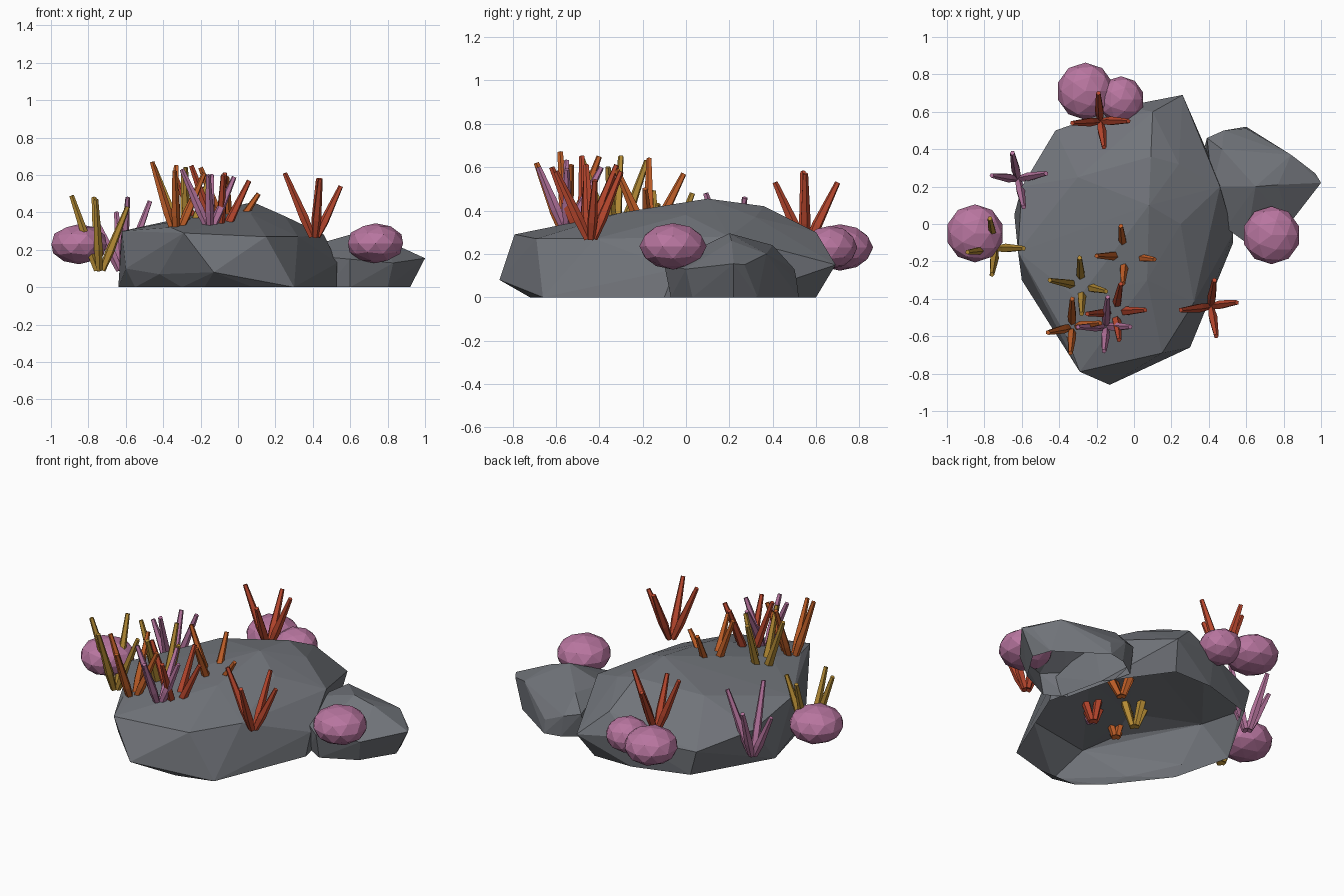
import bpy, bmesh, math
from mathutils import Vector


def material(name, rgb):
    m = bpy.data.materials.new(name)
    m.diffuse_color = (*rgb, 1)
    return m


GREY = material("rock grey", (0.165, 0.175, 0.195))
PINK = material("coral pink", (0.48, 0.18, 0.35))
RED = material("coral red", (0.50, 0.065, 0.028))
ORANGE = material("coral orange", (0.56, 0.12, 0.022))
YELLOW = material("coral ochre", (0.46, 0.26, 0.035))


def finish(name, bm, mat):
    bmesh.ops.recalc_face_normals(bm, faces=bm.faces)
    me = bpy.data.meshes.new(name)
    bm.to_mesh(me)
    bm.free()
    me.materials.append(mat)
    ob = bpy.data.objects.new(name, me)
    bpy.context.collection.objects.link(ob)


def rock(name, points):
    """Faceted boulder: hull of a few corner points, open underneath."""
    bm = bmesh.new()
    for p in points:
        bm.verts.new(p)
    bmesh.ops.convex_hull(bm, input=bm.verts)
    bmesh.ops.delete(bm, geom=[v for v in bm.verts if not v.link_faces], context='VERTS')
    bmesh.ops.recalc_face_normals(bm, faces=bm.faces)
    floor = [f for f in bm.faces if all(v.co.z < 0.001 for v in f.verts)]
    bmesh.ops.delete(bm, geom=floor, context='FACES')
    finish(name, bm, GREY)


def ball(name, x, y, z, r, rz):
    """Squashed faceted ball."""
    bm = bmesh.new()
    bmesh.ops.create_icosphere(bm, subdivisions=2, radius=1)
    for v in bm.verts:
        v.co = Vector((x + v.co.x * r, y + v.co.y * r, z + v.co.z * rz))
    finish(name, bm, PINK)


def tuft(name, mat, base, tips):
    """Four five-sided stems, thickest low down, fanning out of one spot."""
    bm = bmesh.new()
    base = Vector(base)
    for dx, dy, dz in tips:
        out = Vector((dx, dy, 0)).normalized() * 0.014
        a, b = base + out, base + Vector((dx, dy, dz))
        axis = b - a
        turn = axis.to_track_quat('Z', 'Y')
        rings = []
        for t, r in ((0, 0.018), (0.3, 0.025), (1, 0.013)):
            rings.append([bm.verts.new(a + axis * t + turn @ Vector(
                (r * math.cos(k * math.tau / 5), r * math.sin(k * math.tau / 5), 0)))
                for k in range(5)])
        for lo, hi in zip(rings, rings[1:]):
            for k in range(5):
                bm.faces.new((lo[k], lo[(k + 1) % 5], hi[(k + 1) % 5], hi[k]))
        bm.faces.new(rings[0][::-1])
        bm.faces.new(rings[-1])
    finish(name, bm, mat)


# Boulders
rock("main_rock", [
    (-0.64, 0.05, 0), (-0.55, -0.3, 0), (-0.3, -0.62, 0), (-0.18, -0.72, 0),
    (0.08, -0.72, 0), (0.3, -0.66, 0), (0.53, -0.1, 0), (0.45, 0.25, 0),
    (0.2, 0.6, 0), (-0.05, 0.6, 0), (-0.38, 0.5, 0),
    (-0.13, -0.86, 0.08), (-0.29, -0.79, 0.29), (0.15, -0.69, 0.27),
    (-0.42, -0.56, 0.07), (0.32, -0.42, 0.27), (0.53, -0.05, 0.13),
    (0.46, 0.2, 0.28), (0.26, 0.69, 0.15), (-0.05, 0.63, 0.19),
    (-0.42, 0.5, 0.15), (-0.6, 0.2, 0.22), (-0.62, -0.15, 0.3),
    (-0.6, -0.3, 0.1), (-0.36, -0.6, 0.32), (-0.3, -0.4, 0.36),
    (0.07, -0.3, 0.39), (0.08, 0.1, 0.455), (0.09, 0.36, 0.42),
    (-0.3, 0.25, 0.37), (0.25, 0.0, 0.38), (0.24, 0.32, 0.37),
    (0.1, 0.6, 0.3)])
rock("small_rock", [
    (0.38, 0.42, 0), (0.5, 0.5, 0), (0.6, 0.52, 0), (0.88, 0.33, 0),
    (0.92, 0.22, 0), (0.8, 0.03, 0), (0.6, -0.07, 0), (0.48, 0.0, 0),
    (0.39, 0.46, 0.15), (0.48, 0.5, 0.13), (0.6, 0.51, 0.08),
    (0.84, 0.37, 0.2), (0.97, 0.27, 0.15), (1.0, 0.22, 0.155),
    (0.83, 0.0, 0.13), (0.6, -0.1, 0.15), (0.49, -0.02, 0.16),
    (0.65, 0.2, 0.295), (0.47, 0.4, 0.24), (0.42, 0.2, 0.23), (0.77, 0.21, 0.26)])

# Round corals
ball("round_coral_left", -0.85, -0.05, 0.23, 0.155, 0.107)
ball("round_coral_right", 0.735, -0.06, 0.235, 0.155, 0.107)
ball("round_coral_back", -0.26, 0.71, 0.23, 0.153, 0.107)
ball("round_coral_back_small", -0.07, 0.665, 0.23, 0.125, 0.10)

# Branching corals
tuft("red_coral_right", RED, (0.41, -0.44, 0.27),
     [(0.02, 0.14, 0.31), (0.14, 0.02, 0.27), (0.03, -0.16, 0.31), (-0.16, -0.02, 0.34)])
tuft("red_coral_back", RED, (-0.18, 0.55, 0.25),
     [(-0.01, 0.15, 0.28), (0.15, 0.0, 0.32), (0.02, -0.14, 0.28), (-0.15, -0.01, 0.33)])
tuft("red_coral_front", RED, (-0.1, -0.47, 0.27),
     [(0.03, 0.15, 0.34), (0.16, 0.01, 0.30), (0.02, -0.15, 0.33), (-0.15, -0.01, 0.38)])
tuft("orange_coral_front", ORANGE, (-0.33, -0.55, 0.29),
     [(0.0, 0.15, 0.36), (0.15, 0.02, 0.32), (-0.01, -0.14, 0.33), (-0.13, -0.03, 0.38)])
tuft("orange_coral_top", ORANGE, (-0.05, -0.17, 0.28),
     [(-0.02, 0.16, 0.29), (0.16, -0.02, 0.22), (-0.01, -0.15, 0.31), (-0.15, 0.0, 0.36)])
tuft("ochre_coral_top", YELLOW, (-0.28, -0.33, 0.24),
     [(-0.01, 0.15, 0.39), (0.13, -0.03, 0.36), (0.0, -0.15, 0.40), (-0.17, 0.03, 0.41)])
tuft("ochre_coral_left", YELLOW, (-0.74, -0.13, 0.09),
     [(-0.03, 0.16, 0.39), (0.15, 0.0, 0.34), (-0.02, -0.14, 0.38), (-0.15, -0.02, 0.40)])
tuft("pink_coral_front", PINK, (-0.15, -0.55, 0.32),
     [(0.01, 0.16, 0.28), (0.13, 0.0, 0.27), (-0.01, -0.13, 0.28), (-0.15, 0.0, 0.31)])
tuft("pink_coral_left", PINK, (-0.62, 0.24, 0.09),
     [(-0.03, 0.14, 0.31), (0.15, 0.03, 0.37), (0.03, -0.15, 0.39), (-0.14, 0.02, 0.27)])
